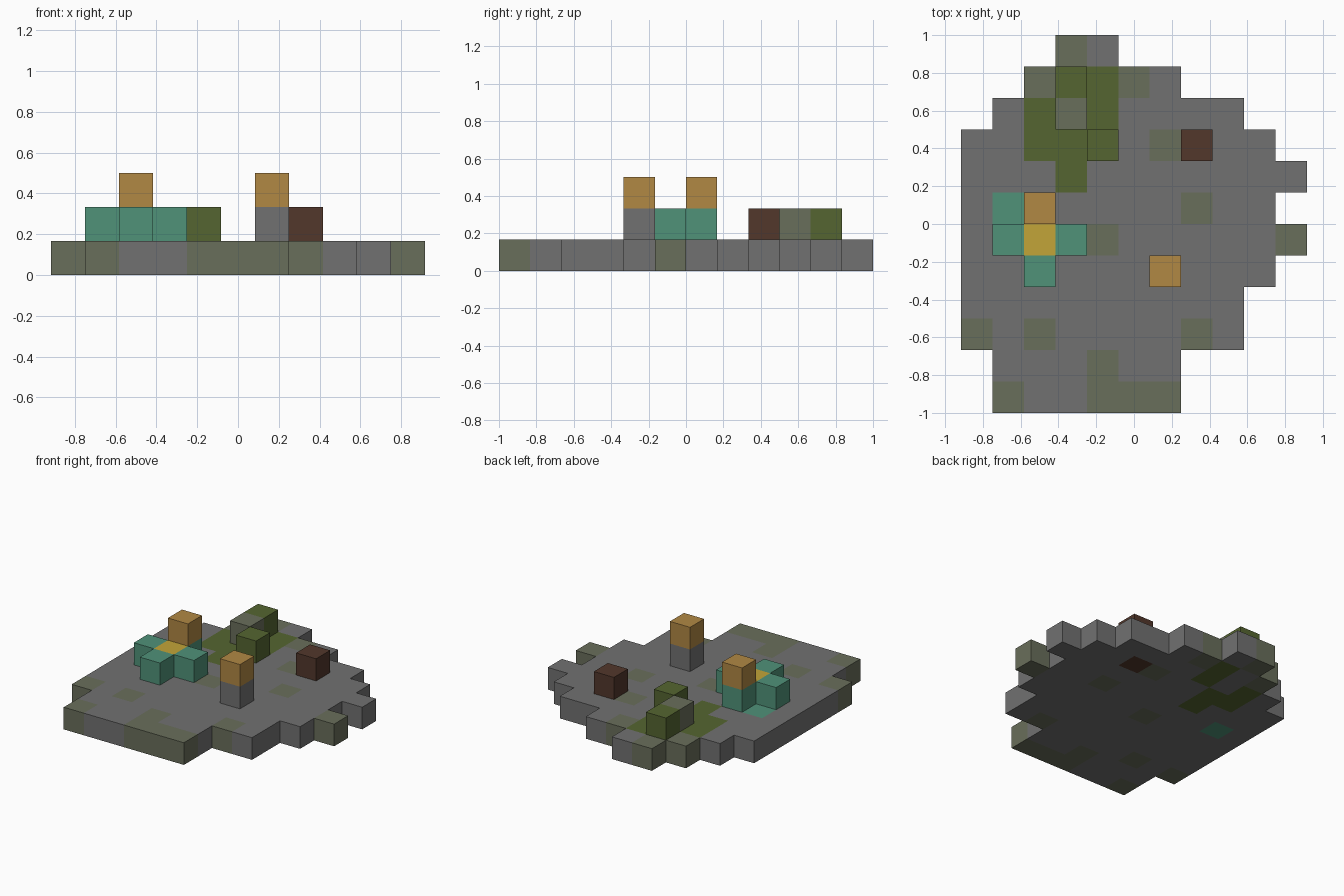
import bpy
import bmesh
from mathutils import Vector

cube = bpy.data.objects.get("Cube")
if cube:
    bpy.data.objects.remove(cube, do_unlink=True)

CELL = 1 / 6


def material(name, rgb):
    """Flat material from an 8-bit display colour."""
    linear = [((c / 255 + 0.055) / 1.055) ** 2.4 for c in rgb] + [1]
    mat = bpy.data.materials.new(name)
    mat.use_nodes = True
    mat.diffuse_color = linear
    bsdf = mat.node_tree.nodes["Principled BSDF"]
    bsdf.inputs["Base Color"].default_value = linear
    bsdf.inputs["Roughness"].default_value = 0.9
    return mat


MATERIALS = {
    "g": material("grey_stone", (113, 113, 113)),
    "m": material("mossy_stone", (105, 110, 91)),
    "o": material("olive_leaf", (85, 101, 49)),
    "t": material("teal_petal", (80, 146, 121)),
    "y": material("yellow_centre", (194, 165, 56)),
    "a": material("amber_block", (177, 136, 68)),
    "b": material("brown_wood", (82, 55, 43)),
}

# Ground plan of the floor, back row first, one letter per block
FLOOR = [
    "...mg......",
    "..mgomg....",
    ".gogogggg..",
    "ggooggmbgg.",
    "gggoggggggg",
    "gtgggggmgg.",
    "ggggmgggggm",
    "gggggggggg.",
    "ggggggggg..",
    "mgmggggmg..",
    ".gggmgg....",
    ".mggmmm....",
]
floor = {(i, 11 - r, 0): c
         for r, row in enumerate(FLOOR)
         for i, c in enumerate(row) if c != "."}

# Blocks standing on the floor: (column, row, level) and colour
PARTS = {
    "stone_floor": floor,
    "flower": {(1, 5, 1): "t", (3, 5, 1): "t", (2, 4, 1): "t",
               (2, 6, 1): "t", (2, 5, 1): "y"},
    "flower_amber_block": {(2, 6, 2): "a"},
    "lamp_post": {(6, 4, 1): "g"},
    "lamp_amber_block": {(6, 4, 2): "a"},
    "wooden_stump": {(7, 8, 1): "b"},
    "back_bush": {(3, 10, 1): "o"},
    "mossy_rock": {(3, 9, 1): "m"},
    "front_bush": {(4, 8, 1): "o"},
}
occupied = {cell for blocks in PARTS.values() for cell in blocks}


def build_blocks(name, blocks):
    """Make the visible faces of a group of blocks as one mesh."""
    bm = bmesh.new()
    keys = sorted(set(blocks.values()))
    for cell, key in blocks.items():
        centre = Vector((cell[0] - 5, cell[1] - 5.5, cell[2] + 0.5))
        for axis in range(3):
            for sign in (-1, 1):
                near = list(cell)
                near[axis] += sign
                if tuple(near) in occupied:
                    continue
                n, u, v = Vector(), Vector(), Vector()
                n[axis] = sign / 2
                u[(axis + 1) % 3] = 0.5
                v[(axis + 2) % 3] = sign / 2
                corners = (-u - v, u - v, u + v, v - u)
                face = bm.faces.new(
                    [bm.verts.new((centre + n + c) * CELL) for c in corners])
                face.material_index = keys.index(key)
    bmesh.ops.remove_doubles(bm, verts=bm.verts, dist=0.001)
    mesh = bpy.data.meshes.new(name)
    bm.to_mesh(mesh)
    bm.free()
    for key in keys:
        mesh.materials.append(MATERIALS[key])
    obj = bpy.data.objects.new(name, mesh)
    bpy.context.collection.objects.link(obj)


for part_name, part_blocks in PARTS.items():
    build_blocks(part_name, part_blocks)
